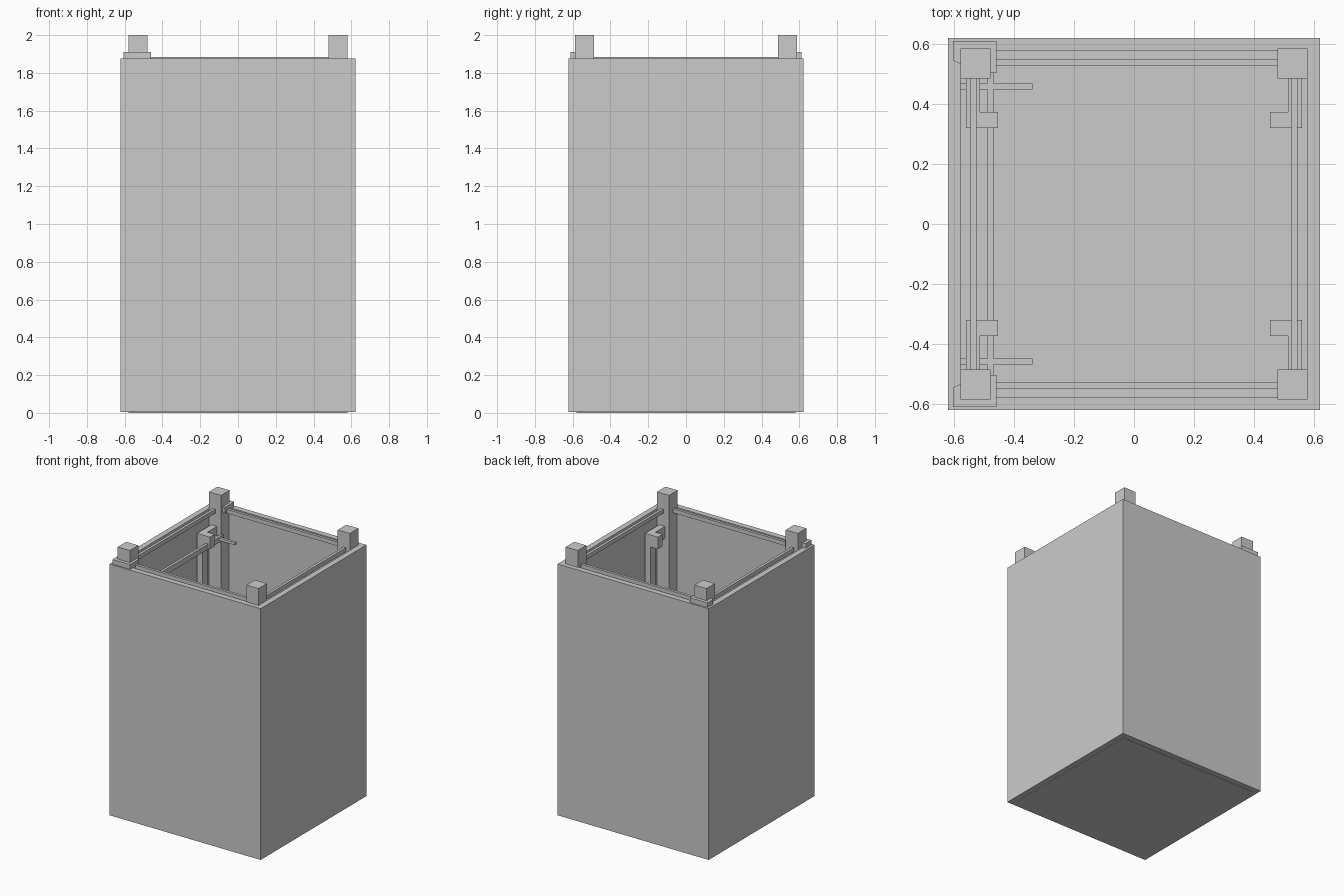
import bpy
import bmesh

if "Cube" in bpy.data.objects:
    bpy.data.objects.remove(bpy.data.objects["Cube"])


def box(name, x0, x1, y0, y1, z0, z1):
    """Axis-aligned box from its limits."""
    bm = bmesh.new()
    bmesh.ops.create_cube(bm, size=1)
    for v in bm.verts:
        v.co = (x1 if v.co.x > 0 else x0, y1 if v.co.y > 0 else y0, z1 if v.co.z > 0 else z0)
    return finish(name, bm)


def prism(name, outline, z0, z1):
    """Flat outline extruded upwards."""
    bm = bmesh.new()
    face = bm.faces.new([bm.verts.new((x, y, z0)) for x, y in outline])
    top = bmesh.ops.extrude_face_region(bm, geom=[face])
    verts = [g for g in top["geom"] if isinstance(g, bmesh.types.BMVert)]
    bmesh.ops.translate(bm, verts=verts, vec=(0, 0, z1 - z0))
    bmesh.ops.recalc_face_normals(bm, faces=bm.faces)
    return finish(name, bm)


def finish(name, bm):
    mesh = bpy.data.meshes.new(name)
    bm.to_mesh(mesh)
    bm.free()
    obj = bpy.data.objects.new(name, mesh)
    bpy.context.collection.objects.link(obj)
    return obj


def mirror(obj, x=False, y=False):
    mod = obj.modifiers.new("Mirror", "MIRROR")
    mod.use_axis = (x, y, False)
    mod.use_mirror_merge = False


OUT, IN, TOP = 0.622, 0.58, 1.875

# Open-topped shell and floor
mirror(box("front_back_wall", -OUT, OUT, IN, OUT, 0.005, TOP), y=True)
mirror(box("side_wall", IN, OUT, -IN, IN, 0.005, TOP), x=True)
box("floor", -IN, IN, -IN, IN, 0, 0.02)

# Corner posts
mirror(box("corner_post", 0.48, 0.58, 0.487, 0.587, 0.005, 2.0), x=True, y=True)

# Upper rails between the posts
mirror(box("front_back_rail", -0.48, 0.48, 0.53, 0.55, 1.855, 1.885), y=True)
mirror(box("side_rail", 0.527, 0.547, -0.487, 0.487, 1.855, 1.885), x=True)

# Collar plates around the two left posts
collar = [(-0.605, 0.612), (-0.46, 0.612), (-0.46, 0.505), (-0.58, 0.505), (-0.58, 0.535), (-0.605, 0.545)]
mirror(prism("post_collar", collar, 1.865, 1.91), y=True)

# Hooked brackets and their uprights
hook = [(0.455, 0.32), (0.562, 0.32), (0.562, 0.49), (0.515, 0.49), (0.515, 0.375), (0.455, 0.375)]
mirror(prism("hook_bracket", hook, 1.67, 1.76), x=True, y=True)
mirror(box("bracket_upright", 0.515, 0.562, 0.32, 0.375, 0.02, 1.67), x=True, y=True)

# Inner left bar with two short cross arms
box("inner_bar", -0.49, -0.47, -0.505, 0.505, 1.665, 1.705)
mirror(box("cross_arm", -0.58, -0.34, 0.45, 0.47, 1.68, 1.70), y=True)
